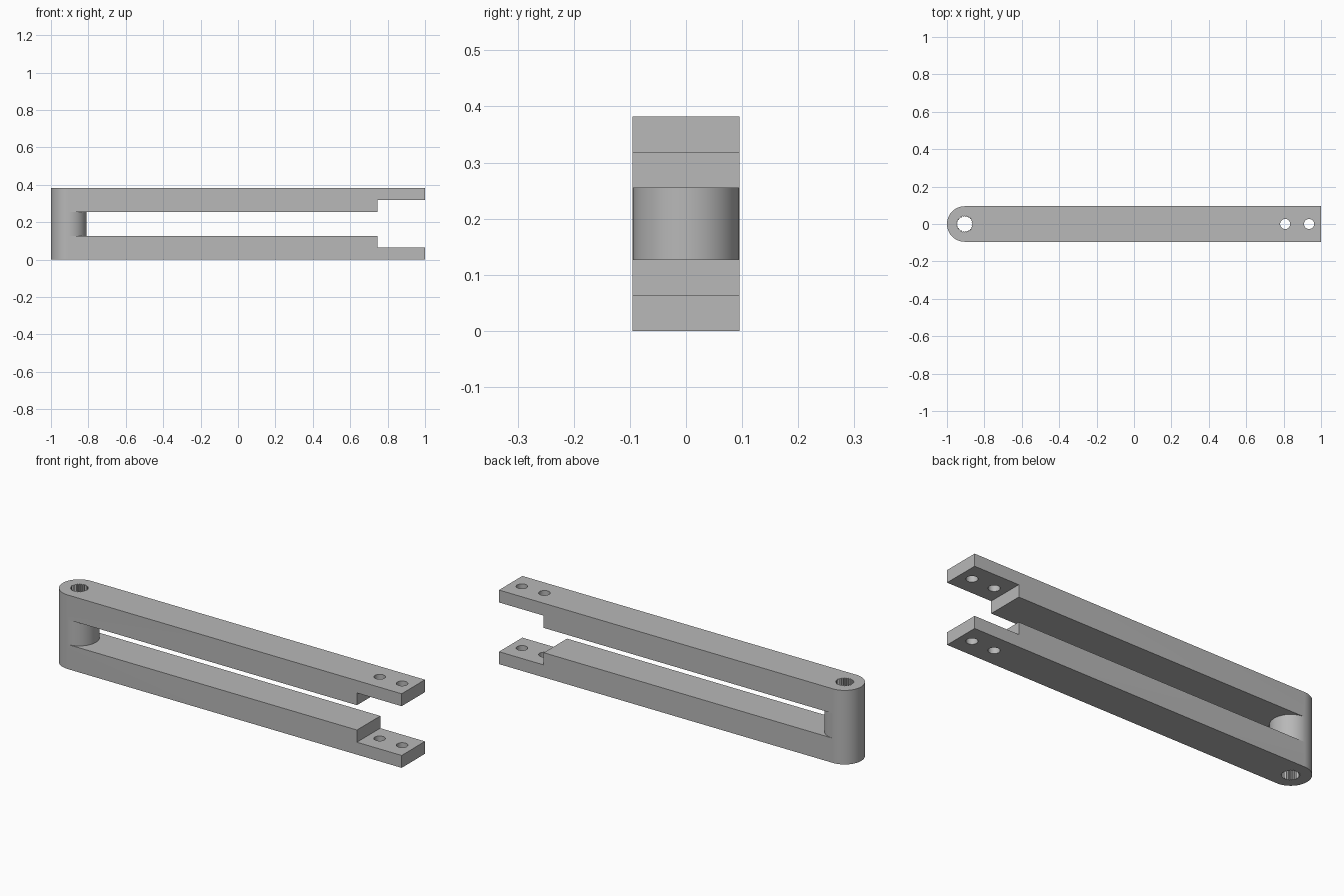
import bpy
import bmesh
from math import pi, sin, cos

if "Cube" in bpy.data.objects:
    bpy.data.objects.remove(bpy.data.objects["Cube"], do_unlink=True)

R = 0.095          # half width and hub radius
HUB = -1 + R       # hub centre
H = 0.382          # total height
ARM = 0.127        # arm thickness
TIP = 0.064        # thickness of the thin mounting tips
STEP = 0.745       # where the tips begin

grey = bpy.data.materials.new("plain grey")
grey.use_nodes = True
colour = (0.48, 0.48, 0.48, 1)
grey.diffuse_color = colour
grey.node_tree.nodes["Principled BSDF"].inputs["Base Color"].default_value = colour


def prism(name, outline, z0, z1):
    """Extrude a counter-clockwise plan outline from z0 to z1."""
    bm = bmesh.new()
    base = bm.faces.new([bm.verts.new((x, y, z0)) for x, y in outline])
    top = bmesh.ops.extrude_face_region(bm, geom=[base], use_keep_orig=True)
    verts = [v for v in top["geom"] if isinstance(v, bmesh.types.BMVert)]
    bmesh.ops.translate(bm, verts=verts, vec=(0, 0, z1 - z0))
    bmesh.ops.recalc_face_normals(bm, faces=bm.faces)
    mesh = bpy.data.meshes.new(name)
    bm.to_mesh(mesh)
    bm.free()
    obj = bpy.data.objects.new(name, mesh)
    bpy.context.collection.objects.link(obj)
    return obj


def arc(cx, r, start, end, n):
    angles = [start + (end - start) * i / n for i in range(n + 1)]
    return [(cx + r * cos(a), r * sin(a)) for a in angles]


def circle(cx, r, n=32):
    return arc(cx, r, 0, 2 * pi, n)[:-1]


# Solid link with one round end
link = prism("forked_arm", arc(HUB, R, pi / 2, 3 * pi / 2, 32) + [(1, -R), (1, R)], 0, H)

# Slot between the arms, hollowed around the round hub column
W = R + 0.05
slot = [(HUB, -W), (0.9, -W), (0.9, W), (HUB, W)] + arc(HUB, R, pi / 2, -pi / 2, 32)
cutters = [prism("slot_cutter", slot, ARM, H - ARM)]

# Wider gap between the thin tips
gap = [(STEP, -W), (1.1, -W), (1.1, W), (STEP, W)]
cutters.append(prism("tip_gap_cutter", gap, TIP, H - TIP))

# Toothed bore through the hub
TEETH = 25
bore = []
for i in range(TEETH * 2):
    r = 0.044 if i % 2 else 0.038
    a = pi * i / TEETH
    bore.append((HUB + r * cos(a), r * sin(a)))
cutters.append(prism("bore_cutter", bore, -0.1, H + 0.1))

# Two screw holes through both tips
for x in (0.808, 0.936):
    cutters.append(prism("screw_hole_cutter", circle(x, 0.027), -0.1, H + 0.1))

# Cut everything, keep the resulting mesh and drop the cutters
for cutter in cutters:
    cutter.hide_render = True
    mod = link.modifiers.new(cutter.name, "BOOLEAN")
    mod.operation = "DIFFERENCE"
    mod.solver = "EXACT"
    mod.object = cutter
bpy.context.view_layer.update()
depsgraph = bpy.context.evaluated_depsgraph_get()
result = bpy.data.meshes.new_from_object(link.evaluated_get(depsgraph))
link.modifiers.clear()
link.data = result
for cutter in cutters:
    bpy.data.objects.remove(cutter, do_unlink=True)

link.data.materials.clear()
link.data.materials.append(grey)

# Smooth the round walls, keep the edges crisp
bpy.ops.object.select_all(action="DESELECT")
link.select_set(True)
bpy.context.view_layer.objects.active = link
bpy.ops.object.shade_smooth_by_angle(angle=pi / 6)
